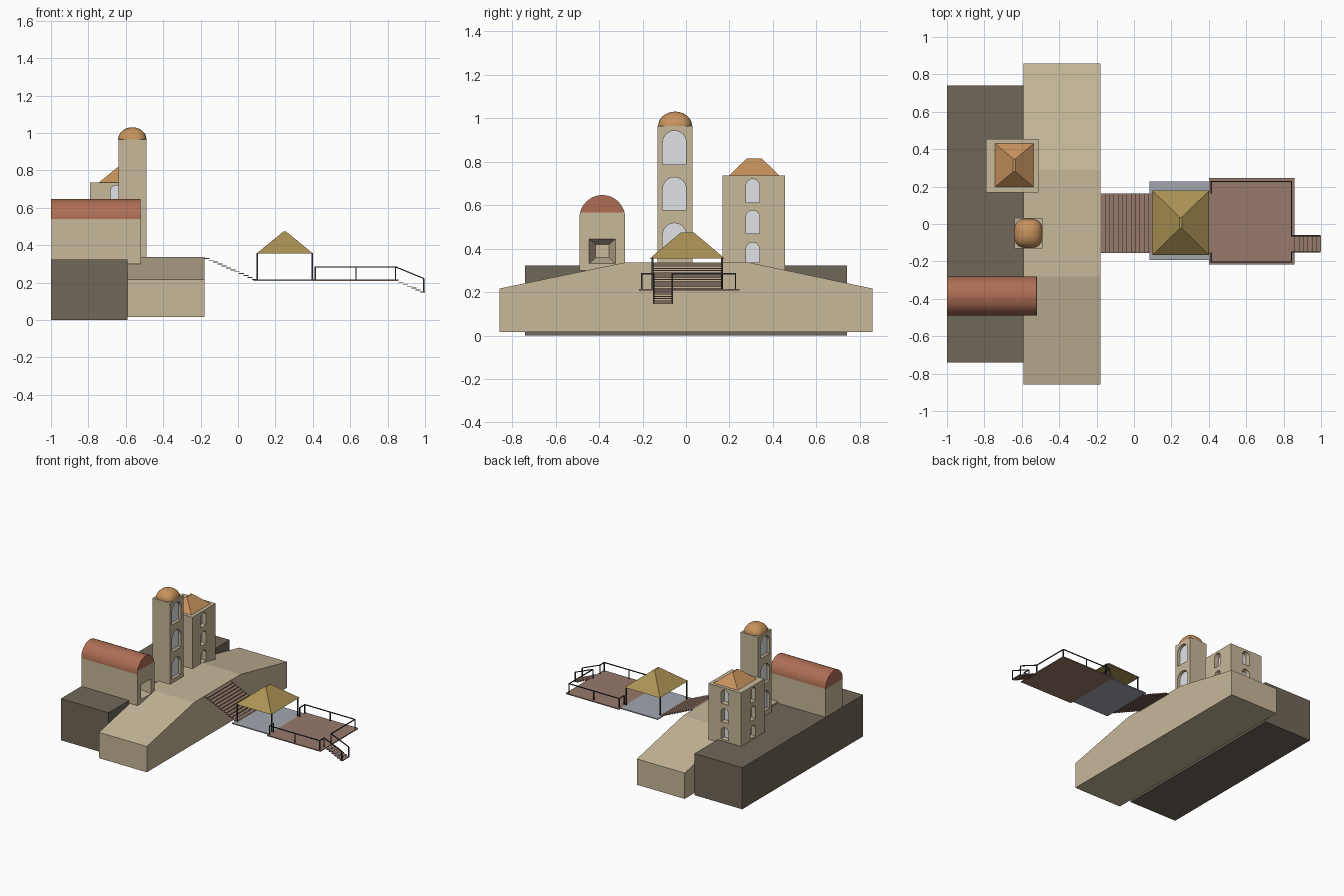
import bpy, bmesh, math
from mathutils import Vector

if "Cube" in bpy.data.objects:
    bpy.data.objects.remove(bpy.data.objects["Cube"])


def mat(name, r, g, b):
    m = bpy.data.materials.new(name)
    m.diffuse_color = (r, g, b, 1)
    m.use_nodes = True
    m.node_tree.nodes["Principled BSDF"].inputs["Base Color"].default_value = m.diffuse_color
    return m


STONE = mat("beige stone", 0.57, 0.48, 0.32)
ROCK = mat("dark rock", 0.16, 0.135, 0.098)
ORANGE = mat("orange tile", 0.57, 0.29, 0.11)
RED = mat("red tile", 0.42, 0.155, 0.09)
GOLD = mat("golden thatch", 0.41, 0.29, 0.09)
WOOD = mat("brown wood", 0.31, 0.195, 0.15)
GREY = mat("grey floor", 0.36, 0.39, 0.43)
IRON = mat("dark iron", 0.04, 0.04, 0.045)
PANE = mat("pale pane", 0.82, 0.84, 0.88)


def finish(name, bm, material):
    bmesh.ops.recalc_face_normals(bm, faces=bm.faces[:])
    me = bpy.data.meshes.new(name)
    bm.to_mesh(me)
    bm.free()
    ob = bpy.data.objects.new(name, me)
    bpy.context.collection.objects.link(ob)
    if material:
        me.materials.append(material)
    return ob


def add_prism(bm, pts, axis, a, b):
    """Extrude a 2D profile along 'x' (profile y,z) or 'y' (profile x,z)."""
    def place(p, t):
        return (t, p[0], p[1]) if axis == 'x' else (p[0], t, p[1])
    lo = [bm.verts.new(place(p, a)) for p in pts]
    hi = [bm.verts.new(place(p, b)) for p in pts]
    bm.faces.new(lo)
    bm.faces.new(hi[::-1])
    n = len(pts)
    for i in range(n):
        bm.faces.new((lo[i], hi[i], hi[(i + 1) % n], lo[(i + 1) % n]))


def add_box(bm, x0, x1, y0, y1, z0, z1):
    add_prism(bm, [(y0, z0), (y1, z0), (y1, z1), (y0, z1)], 'x', x0, x1)


def box(name, material, *dims):
    bm = bmesh.new()
    add_box(bm, *dims)
    return finish(name, bm, material)


def prism(name, material, pts, axis, a, b):
    bm = bmesh.new()
    add_prism(bm, pts, axis, a, b)
    return finish(name, bm, material)


def add_bar(bm, p, q, r=0.003):
    """Square bar between two points."""
    p, q = Vector(p), Vector(q)
    d = (q - p).normalized()
    u = d.cross(Vector((0, 1, 0)) if abs(d.y) < 0.9 else Vector((1, 0, 0))).normalized() * r
    v = d.cross(u)
    rings = [[bm.verts.new(c + u * i + v * j) for i, j in ((1, 1), (-1, 1), (-1, -1), (1, -1))]
             for c in (p, q)]
    bm.faces.new(rings[0])
    bm.faces.new(rings[1][::-1])
    for i in range(4):
        k = (i + 1) % 4
        bm.faces.new((rings[0][i], rings[1][i], rings[1][k], rings[0][k]))


def arch(c, half, z0, z1, n=12):
    """Round-headed opening profile."""
    return [(c - half, z0), (c + half, z0)] + [
        (c + half * math.cos(math.pi * i / n), z1 - half + half * math.sin(math.pi * i / n))
        for i in range(n + 1)]


def cut(ob, cutter):
    cutter.hide_render = True
    m = ob.modifiers.new("cut", 'BOOLEAN')
    m.operation, m.solver, m.object = 'DIFFERENCE', 'EXACT', cutter
    bpy.context.view_layer.objects.active = ob
    bpy.ops.object.modifier_apply(modifier=m.name)
    bpy.data.objects.remove(cutter, do_unlink=True)


def cut_arches(ob, c, half, spans, axis, a, b):
    bm = bmesh.new()
    for z0, z1 in spans:
        add_prism(bm, arch(c, half, z0, z1), axis, a, b)
    cut(ob, finish("arch_cutter", bm, None))


def add_frustum(bm, lo, hi):
    """Solid between two rings of four points."""
    a = [bm.verts.new(p) for p in lo]
    b = [bm.verts.new(p) for p in hi]
    bm.faces.new(a)
    bm.faces.new(b[::-1])
    for i in range(4):
        k = (i + 1) % 4
        bm.faces.new((a[i], b[i], b[k], a[k]))


SIGNS = ((-1, -1), (1, -1), (1, 1), (-1, 1))


def hip_roof(name, material, cx, cy, hx, hy, z0, z1, ridge):
    bm = bmesh.new()
    add_frustum(bm, [(cx + i * hx, cy + j * hy, z0) for i, j in SIGNS],
                [(cx + i * 0.006, cy + j * ridge, z1) for i, j in SIGNS])
    return finish(name, bm, material)


# Ground blocks
box("rock_base", ROCK, -1, -0.59, -0.74, 0.74, 0, 0.322)
prism("stone_terrace", STONE,
      [(-0.858, 0.016), (0.858, 0.016), (0.858, 0.216), (0.29, 0.336), (-0.28, 0.336), (-0.858, 0.216)],
      'x', -0.59, -0.18)

# Vaulted hall with splayed window niche
VY = -0.385
hall = prism("hall_walls", STONE,
             [(VY + y, z) for y, z in ((-.104, .3), (.104, .3), (.104, .545), (.1, .567), (-.1, .567), (-.104, .545))],
             'x', -0.998, -0.519)
bm = bmesh.new()
add_frustum(bm, [(-0.51, VY + i * 0.064, 0.388 + j * 0.060) for i, j in SIGNS],
            [(-0.60, VY + i * 0.031, 0.388 + j * 0.030) for i, j in SIGNS])
cut(hall, finish("niche_cutter", bm, None))
roof = prism("hall_vault_roof", RED,
             [(VY + 0.105 * math.cos(math.pi * i / 24), 0.541 + 0.105 * math.sin(math.pi * i / 24))
              for i in range(25)], 'x', -1.0, -0.5205)

# Slim bell tower, arches through x, pale panes inside
TX, TY = -0.565, -0.05
tower = box("bell_tower", STONE, TX - 0.075, TX + 0.075, TY - 0.081, TY + 0.081, 0.3, 0.965)
spans = [(0.787, 0.942), (0.577, 0.728), (0.365, 0.517)]
cut_arches(tower, TY - 0.003, 0.054, spans, 'x', -0.8, -0.4)
bm = bmesh.new()
for s in (-1, 1):
    x = TX + s * 0.05
    add_box(bm, x - 0.003, x + 0.003, TY - 0.07, TY + 0.07, 0.35, 0.95)
finish("bell_tower_panes", bm, PANE)

# Rounded-square dome
bm = bmesh.new()
bmesh.ops.create_uvsphere(bm, u_segments=32, v_segments=20, radius=1)
bmesh.ops.delete(bm, geom=[v for v in bm.verts if v.co.z < -0.01], context='VERTS')
for v in bm.verts:
    h = math.hypot(v.co.x, v.co.y)
    k = 1.0
    if h > 1e-4:
        c, s = abs(v.co.x) / h, abs(v.co.y) / h
        k = (c ** 2.8 + s ** 2.8) ** (-1 / 2.8)
    v.co = (TX + v.co.x * k * 0.076, TY + v.co.y * k * 0.078, 0.964 + v.co.z * 0.066)
dome = finish("bell_tower_dome", bm, ORANGE)

# Broad tower, arches through both directions
BX, BY = -0.65, 0.312
broad = box("broad_tower", STONE, BX - 0.14, BX + 0.14, BY - 0.143, BY + 0.143, 0.3, 0.735)
spans = [(0.612, 0.72), (0.47, 0.576), (0.335, 0.428)]
cut_arches(broad, BY - 0.005, 0.031, spans, 'x', -0.9, -0.4)
cut_arches(broad, BX, 0.031, spans, 'y', 0.1, 0.55)
bm = bmesh.new()
for s in (-1, 1):
    x, y = BX + s * 0.1, BY + s * 0.1
    add_box(bm, x - 0.003, x + 0.003, BY - 0.05, BY + 0.05, 0.325, 0.725)
    add_box(bm, BX - 0.05, BX + 0.05, y - 0.003, y + 0.003, 0.325, 0.725)
finish("broad_tower_panes", bm, PANE)
hip_roof("broad_tower_roof", ORANGE, -0.64, 0.314, 0.105, 0.118, 0.734, 0.815, 0.034)

# Open stairs: wide flight to the terrace, small flight off the deck


def stairs(name, x0, x1, y0, y1, z0, z1, n):
    bm = bmesh.new()
    w = (x1 - x0) / n
    for i in range(n):
        z = z0 + (z1 - z0) * i / (n - 1)
        add_box(bm, x0 + i * w - 0.002, x0 + (i + 1) * w + 0.002, y0, y1, z - 0.005, z)
    return finish(name, bm, WOOD)


stairs("terrace_stairs", -0.178, 0.10, -0.155, 0.163, 0.332, 0.219, 12)
stairs("deck_stairs", 0.86, 0.998, -0.148, -0.064, 0.204, 0.151, 6)

# Pavilion
box("pavilion_floor", GREY, 0.083, 0.4, -0.193, 0.228, 0.207, 0.215)
hip_roof("pavilion_roof", GOLD, 0.25, 0.006, 0.152, 0.173, 0.354, 0.474, 0.03)
bm = bmesh.new()
for i, j in SIGNS:
    x, y = 0.25 + i * 0.147, 0.006 + j * 0.16
    add_bar(bm, (x, y, 0.212), (x, y, 0.357), 0.004)
finish("pavilion_posts", bm, IRON)

# Deck and railings
box("deck", WOOD, 0.4, 0.858, -0.217, 0.246, 0.207, 0.215)
bm = bmesh.new()
XA, XB, YA, YB, ZR = 0.413, 0.842, -0.203, 0.228, 0.284
SA, SB = -0.149, -0.063
paths = [[(XA, -0.155), (XA, YA), (XB, YA), (XB, SA)],
         [(XA, 0.166), (XA, YB), (XB, YB), (XB, SB)]]
for path in paths:
    for p, q in zip(path, path[1:]):
        add_bar(bm, (*p, ZR), (*q, ZR))
    for p in path + [(0.63, path[1][1])]:
        add_bar(bm, (*p, 0.21), (*p, ZR))
for y in (SA, SB):
    add_bar(bm, (XB, y, ZR), (0.993, y, 0.222))
    add_bar(bm, (0.993, y, 0.146), (0.993, y, 0.222))
finish("deck_railings", bm, IRON)

# Smooth the curved parts
for ob in (roof, dome):
    bpy.ops.object.select_all(action='DESELECT')
    ob.select_set(True)
    bpy.context.view_layer.objects.active = ob
    bpy.ops.object.shade_smooth_by_angle(angle=math.radians(40))
